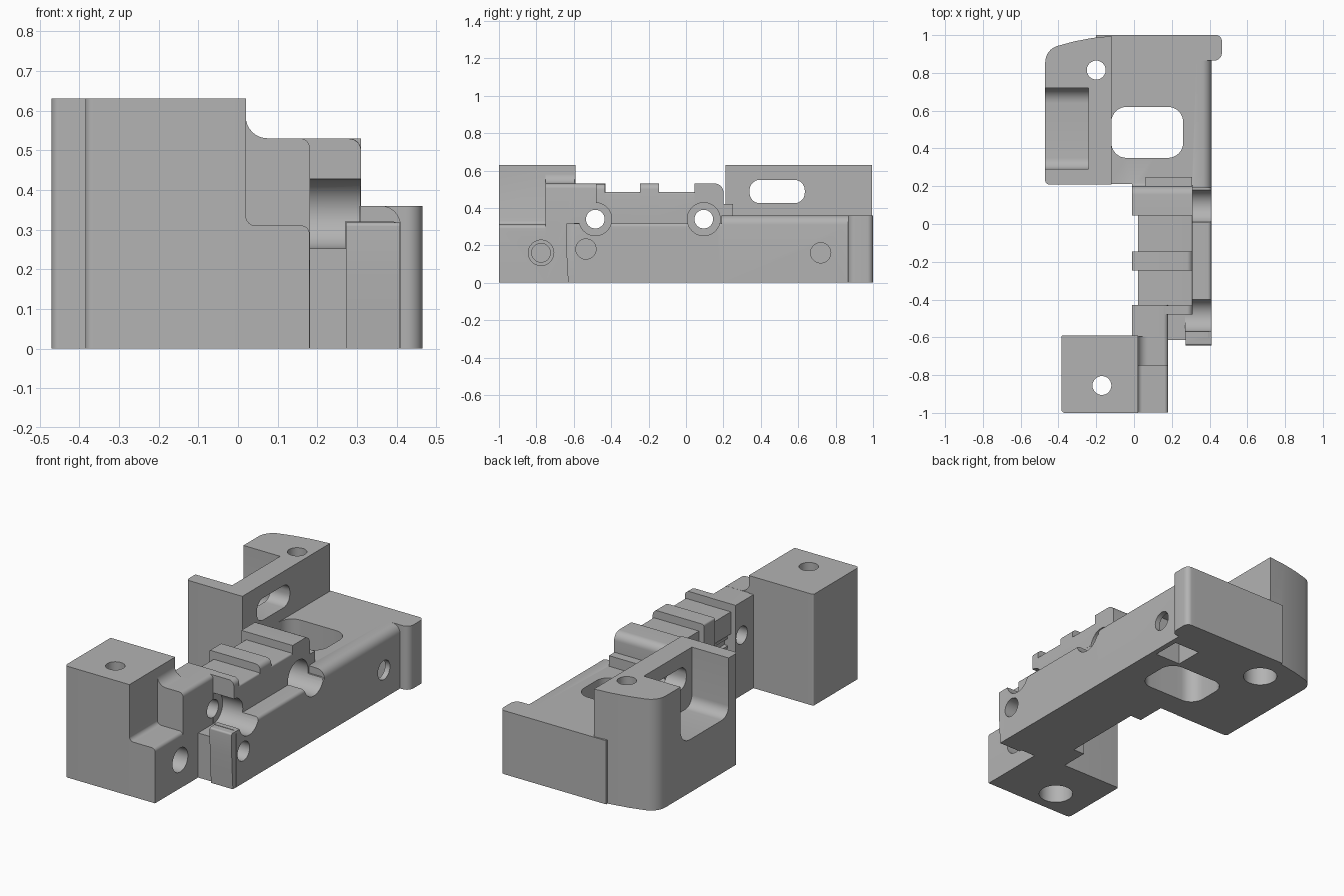
import bpy, bmesh, math
from mathutils import Vector

if "Cube" in bpy.data.objects:
    bpy.data.objects.remove(bpy.data.objects["Cube"])

grey = bpy.data.materials.new("mid_grey")
grey.diffuse_color = (0.45, 0.45, 0.45, 1)
grey.use_nodes = True
grey.node_tree.nodes["Principled BSDF"].inputs["Base Color"].default_value = grey.diffuse_color


def rounded(pts, n=8):
    """Replace each (a, b, radius) corner by a tangent arc."""
    out = []
    for i, p in enumerate(pts):
        c = Vector(p[:2])
        r = p[2] if len(p) > 2 else 0
        if not r:
            out.append(c)
            continue
        u = (Vector(pts[i - 1][:2]) - c).normalized()
        v = (Vector(pts[(i + 1) % len(pts)][:2]) - c).normalized()
        half = u.angle(v) / 2
        centre = c + (u + v).normalized() * (r / math.sin(half))
        a = c + u * (r / math.tan(half)) - centre
        b = c + v * (r / math.tan(half)) - centre
        sweep = math.atan2(a.x * b.y - a.y * b.x, a.dot(b))
        for k in range(n + 1):
            t = sweep * k / n
            out.append(centre + Vector((a.x * math.cos(t) - a.y * math.sin(t),
                                        a.x * math.sin(t) + a.y * math.cos(t))))
    return out


def prism(name, axis, lo, hi, pts):
    """Extrude a rounded profile along an axis."""
    place = {'x': lambda p, h: (h, p.x, p.y),
             'y': lambda p, h: (p.x, h, p.y),
             'z': lambda p, h: (p.x, p.y, h)}[axis]
    bm = bmesh.new()
    prof = rounded(pts)
    a = [bm.verts.new(place(p, lo)) for p in prof]
    b = [bm.verts.new(place(p, hi)) for p in prof]
    bm.faces.new(a)
    bm.faces.new(b[::-1])
    for i in range(len(a)):
        j = (i + 1) % len(a)
        bm.faces.new((a[j], a[i], b[i], b[j]))
    bmesh.ops.recalc_face_normals(bm, faces=bm.faces)
    me = bpy.data.meshes.new(name)
    bm.to_mesh(me)
    bm.free()
    me.materials.append(grey)
    ob = bpy.data.objects.new(name, me)
    bpy.context.collection.objects.link(ob)
    return ob


def rect(a0, a1, b0, b1, r00=0, r10=0, r11=0, r01=0):
    return [(a0, b0, r00), (a1, b0, r10), (a1, b1, r11), (a0, b1, r01)]


def circle(a, b, r, n=40):
    return [(a + r * math.cos(2 * math.pi * k / n),
             b + r * math.sin(2 * math.pi * k / n)) for k in range(n)]


# Rear mounting wall with the large rounded corner
body = prism("bracket", 'z', 0, 0.63, [
    (-0.47, 0.21, 0.02), (-0.12, 0.21), (-0.12, 0.995), (-0.22, 0.985),
    (-0.32, 0.966), (-0.47, 0.925, 0.09)])


def combine(part, op):
    m = body.modifiers.new(part.name, 'BOOLEAN')
    m.operation, m.object, m.solver = op, part, 'EXACT'
    dg = bpy.context.evaluated_depsgraph_get()
    me = bpy.data.meshes.new_from_object(body.evaluated_get(dg))
    body.modifiers.clear()
    body.data = me
    bpy.data.objects.remove(part)


def add(*args):
    combine(prism(*args), 'UNION')


def cut(*args):
    combine(prism(*args), 'DIFFERENCE')


# Rear base, its round-edged side and the end hook
add("rear_base", 'y', 0.19, 1.0, rect(0.0, 0.41, 0, 0.36, 0, 0, 0.05))
add("rear_base_left", 'z', 0, 0.36, rect(-0.2, 0.1, 0.212, 1.0))
add("end_hook", 'z', 0, 0.36, rect(0.33, 0.465, 0.865, 1.0, 0, 0.04, 0.03))

# Front block, stepped shelf and shoulder
add("front_block", 'z', 0, 0.63, rect(-0.385, 0.02, -1, -0.59, 0.02, 0, 0, 0.01))
add("shelf", 'y', -0.999, -0.72, [
    (-0.1, 0), (0.18, 0), (0.18, 0.31, 0.02), (0.0195, 0.31, 0.025),
    (0.0195, 0.36), (-0.1, 0.36)])
add("shoulder", 'y', -0.75, -0.595, [
    (-0.1, 0), (0.181, 0), (0.181, 0.53, 0.025), (0.0195, 0.53, 0.055),
    (0.0195, 0.62), (-0.1, 0.62)])
add("shoulder_rear", 'y', -0.61, -0.43, rect(-0.01, 0.1805, 0, 0.5295, 0, 0, 0.025))

# Central clamp body with overhanging upper part and ridges
add("clamp_lower", 'y', -0.478, 0.25, rect(0.06, 0.308, 0, 0.42))
add("clamp_upper", 'y', -0.478, 0.195, rect(0.02, 0.309, 0.36, 0.485, 0, 0, 0.01))
add("clamp_front", 'y', -0.48, -0.432, rect(0.1, 0.31, 0.2, 0.529, 0, 0, 0.03))
add("clamp_ridge", 'y', -0.245, -0.145, rect(-0.01, 0.31, 0.36, 0.53, 0, 0, 0.03, 0.01))
add("clamp_rear", 'x', -0.01, 0.3105, [
    (0.045, 0), (0.3, 0), (0.3, 0.359), (0.2, 0.359, 0.02),
    (0.2, 0.53, 0.045), (0.045, 0.53)])

# Side rail, its front lug and the web behind it
add("side_rail", 'y', -0.6, 0.25, rect(0.27, 0.4095, 0, 0.32, 0, 0, 0.02))
add("front_lug", 'x', 0.272, 0.409, [
    (-0.5, 0), (-0.63, 0), (-0.636, 0.1), (-0.641, 0.2),
    (-0.642, 0.318, 0.01), (-0.5, 0.318)])
add("lug_web", 'y', -0.615, -0.45, rect(0.12, 0.3, 0, 0.252))

# Horizontal gripping teeth under the overhang
for k in range(5):
    z = 0.1 + k * 0.055
    add("grip_tooth", 'y', -0.44, 0.06,
        [(0.1, z), (0.04, z + 0.008), (0.04, z + 0.022), (0.1, z + 0.03)])

# Wall pocket, side slot, base window and nut trap
cut("wall_pocket", 'x', -0.6, -0.24, rect(0.29, 0.72, 0.3, 0.8, 0.06, 0.08))
cut("side_slot", 'x', -0.6, 0.0, rect(0.34, 0.635, 0.425, 0.55, *[0.055] * 4))
cut("base_window", 'z', -0.1, 0.8, rect(-0.12, 0.26, 0.35, 0.62, *[0.08] * 4))
cut("nut_trap", 'z', -0.1, 0.24, rect(0.22, 0.38, 0.64, 0.8))

# Vertical bolt holes with wide lower ends
for x, y in ((-0.2, 0.815), (-0.17, -0.855)):
    cut("bolt_hole", 'z', -0.1, 0.8, circle(x, y, 0.05))
    cut("bolt_head", 'z', -0.1, 0.2, circle(x, y, 0.09))

# Small side screw holes
cut("shelf_screw", 'x', 0.09, 0.5, circle(-0.775, 0.16, 0.068))
cut("shelf_screw_tip", 'x', -0.05, 0.5, circle(-0.775, 0.16, 0.05))
cut("lug_screw", 'x', 0.3, 0.6, circle(-0.535, 0.18, 0.054))
cut("rear_screw", 'x', 0.25, 0.6, circle(0.72, 0.16, 0.054))

# Cross bores with counterbores
for y in (-0.485, 0.095):
    cut("cross_bore", 'x', -0.3, 0.6, circle(y, 0.34, 0.05))
    cut("counterbore", 'x', 0.182, 0.6, circle(y, 0.34, 0.088))

bpy.context.view_layer.objects.active = body
body.select_set(True)
bpy.ops.object.shade_smooth_by_angle(angle=math.radians(30))
